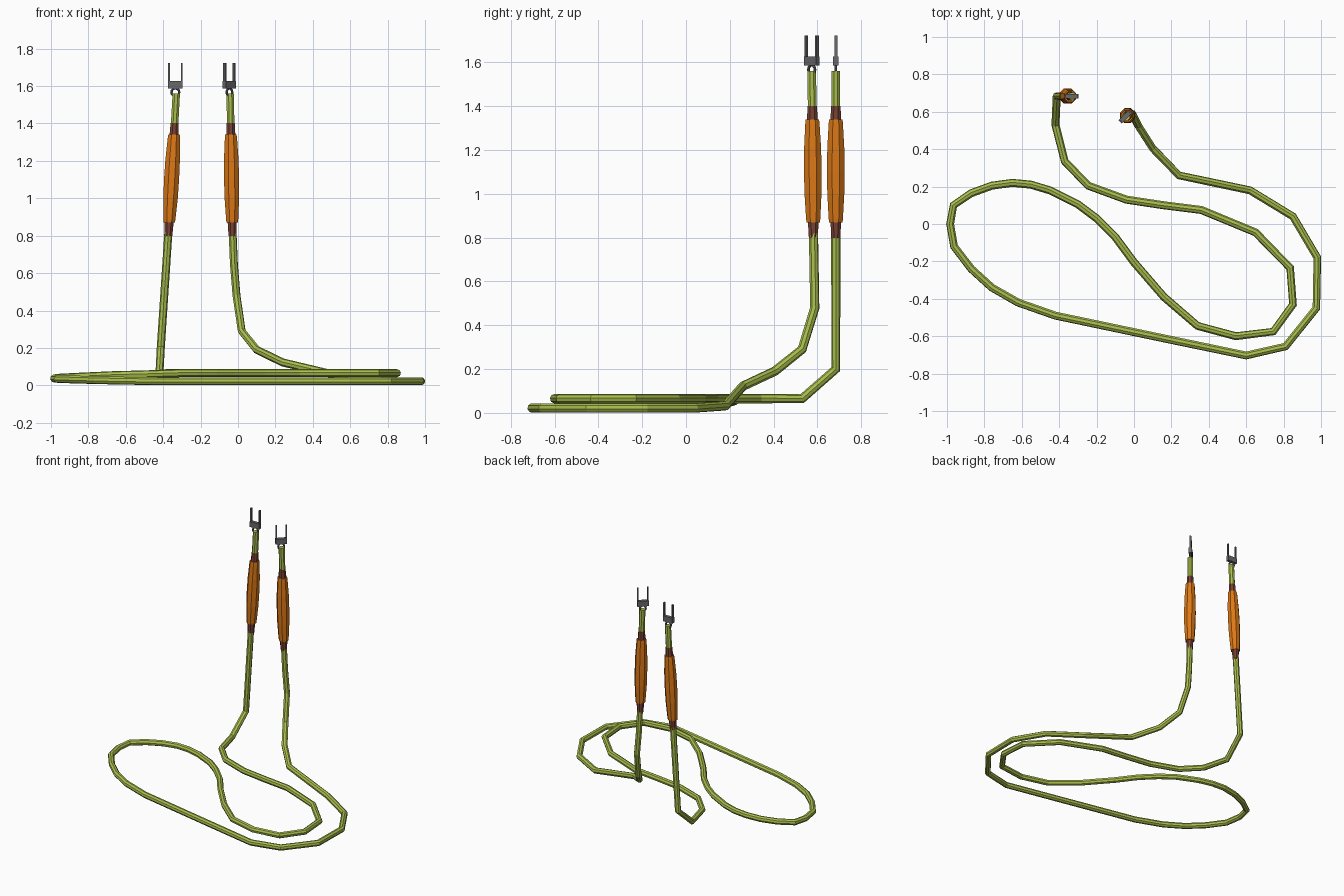
import bpy, bmesh, math
from mathutils import Vector, Matrix

if "Cube" in bpy.data.objects:
    bpy.data.objects.remove(bpy.data.objects["Cube"])


def material(name, rgb):
    m = bpy.data.materials.new(name)
    m.diffuse_color = (*rgb, 1)
    m.use_nodes = True
    m.node_tree.nodes["Principled BSDF"].inputs["Base Color"].default_value = m.diffuse_color
    return m


GREEN = material("rope green", (0.40, 0.52, 0.075))
ORANGE = material("handle orange", (0.72, 0.19, 0.008))
BROWN = material("sleeve brown", (0.19, 0.055, 0.035))
STEEL = material("dark steel", (0.14, 0.14, 0.15))


def finish(name, bm, mat, matrix=None):
    bmesh.ops.recalc_face_normals(bm, faces=bm.faces)
    me = bpy.data.meshes.new(name)
    bm.to_mesh(me)
    bm.free()
    me.materials.append(mat)
    ob = bpy.data.objects.new(name, me)
    if matrix:
        ob.matrix_world = matrix
    bpy.context.collection.objects.link(ob)
    return ob


def lathe(name, p0, p1, profile, mat, sides=8):
    """Turned shape along p0-p1; profile is (fraction along, radius)."""
    p0, p1 = Vector(p0), Vector(p1)
    bm = bmesh.new()
    rings = []
    for t, r in profile:
        c = p0.lerp(p1, t)
        angles = [2 * math.pi * (i + 0.5) / sides for i in range(sides)]
        rings.append([bm.verts.new(c + Vector((r * math.cos(a), r * math.sin(a), 0))) for a in angles])
    for a, b in zip(rings, rings[1:]):
        for i in range(sides):
            j = (i + 1) % sides
            bm.faces.new((a[i], a[j], b[j], b[i]))
    bm.faces.new(rings[0])
    bm.faces.new(rings[-1])
    return finish(name, bm, mat)


def tube(name, points, radius, mat, cyclic=False):
    cu = bpy.data.curves.new(name, 'CURVE')
    cu.dimensions = '3D'
    cu.bevel_depth = radius
    cu.bevel_resolution = 2
    cu.use_fill_caps = True
    sp = cu.splines.new('POLY')
    sp.points.add(len(points) - 1)
    for p, co in zip(sp.points, points):
        p.co = (*co, 1)
    sp.use_cyclic_u = cyclic
    sp.use_smooth = False
    cu.materials.append(mat)
    ob = bpy.data.objects.new(name, cu)
    bpy.context.collection.objects.link(ob)
    bpy.ops.object.select_all(action='DESELECT')
    ob.select_set(True)
    bpy.context.view_layer.objects.active = ob
    bpy.ops.object.convert(target='MESH')
    return ob


# rope: down from the left handle, inner loop, left bight, outer loop, up to the right handle
low, high = 0.022, 0.065
rope = [(-0.372, 0.684, 0.82), (-0.413, 0.684, 0.20), (-0.42, 0.53, high)]
rope += [(x, y, high) for x, y in (
    (-0.37, 0.335), (-0.245, 0.205), (-0.04, 0.13), (0.16, 0.10), (0.36, 0.075), (0.65, -0.045),
    (0.835, -0.235), (0.85, -0.43), (0.745, -0.575), (0.545, -0.60), (0.34, -0.545), (0.16, -0.39),
    (0.0, -0.205), (-0.1, -0.07), (-0.2, 0.03), (-0.3, 0.105))]
rope += [(-0.45, 0.18, 0.06), (-0.55, 0.21, 0.057), (-0.65, 0.22, 0.055), (-0.76, 0.205, 0.05),
         (-0.87, 0.165, 0.045), (-0.965, 0.10, 0.04), (-0.983, 0.0, 0.036), (-0.962, -0.12, 0.034),
         (-0.87, -0.24, 0.031), (-0.76, -0.34, 0.028), (-0.62, -0.42, 0.025)]
rope += [(x, y, low) for x, y in (
    (-0.42, -0.49), (0.2, -0.62), (0.6, -0.703), (0.81, -0.655), (0.975, -0.45), (0.98, -0.18), (0.85, 0.04))]
rope += [(0.62, 0.18, 0.032), (0.24, 0.26, 0.122), (0.10, 0.405, 0.19), (0.02, 0.53, 0.29),
         (-0.008, 0.588, 0.48), (-0.022, 0.585, 0.65), (-0.029, 0.582, 0.82)]
tube("rope", rope, 0.0215, GREEN)


def handle(side, bottom, top, tip, fork, angle):
    b, t = Vector((*bottom, 0.87)), Vector((*top, 1.34))
    end = Vector((*tip, 1.56))
    # swelling grip
    lathe(side + "_grip", b, t, [(0, 0.033), (0.03, 0.035), (0.28, 0.042), (0.5, 0.0435),
                                 (0.72, 0.042), (0.97, 0.035), (1, 0.033)], ORANGE)
    # brown sleeves at both ends
    axis = t - b
    lathe(side + "_lower_sleeve", b - axis * 0.15, b, [(0, 0.0225), (1, 0.026)], BROWN)
    upper = t.lerp(end, 0.28)
    lathe(side + "_upper_sleeve", t, upper, [(0, 0.026), (1, 0.0235)], BROWN)
    # short rope end above the grip
    lathe(side + "_rope_end", t, end, [(0, 0.0215), (1, 0.0215)], GREEN)
    # ring, block and two prongs
    frame = Matrix.Translation((*fork, 0)) @ Matrix.Rotation(angle, 4, 'Z')
    ring = [frame @ Vector((0.021 * math.cos(i * math.pi / 6), 0, 1.567 + 0.021 * math.sin(i * math.pi / 6)))
            for i in range(12)]
    tube(side + "_ring", ring, 0.0065, STEEL, True)
    bm = bmesh.new()
    for x, z0, z1, w, d in ((0, 1.587, 1.627, 0.078, 0.024),
                            (-0.0345, 1.62, 1.724, 0.010, 0.014),
                            (0.0345, 1.62, 1.724, 0.010, 0.014)):
        m = Matrix.Translation((x, 0, (z0 + z1) / 2)) @ Matrix.Diagonal((w, d, z1 - z0, 1))
        bmesh.ops.create_cube(bm, size=1, matrix=m)
    finish(side + "_fork", bm, STEEL, frame)


handle("left", (-0.368, 0.684), (-0.342, 0.684), (-0.330, 0.684), (-0.335, 0.684), 0)
handle("right", (-0.031, 0.581), (-0.038, 0.577), (-0.042, 0.574), (-0.046, 0.574), math.radians(45))
